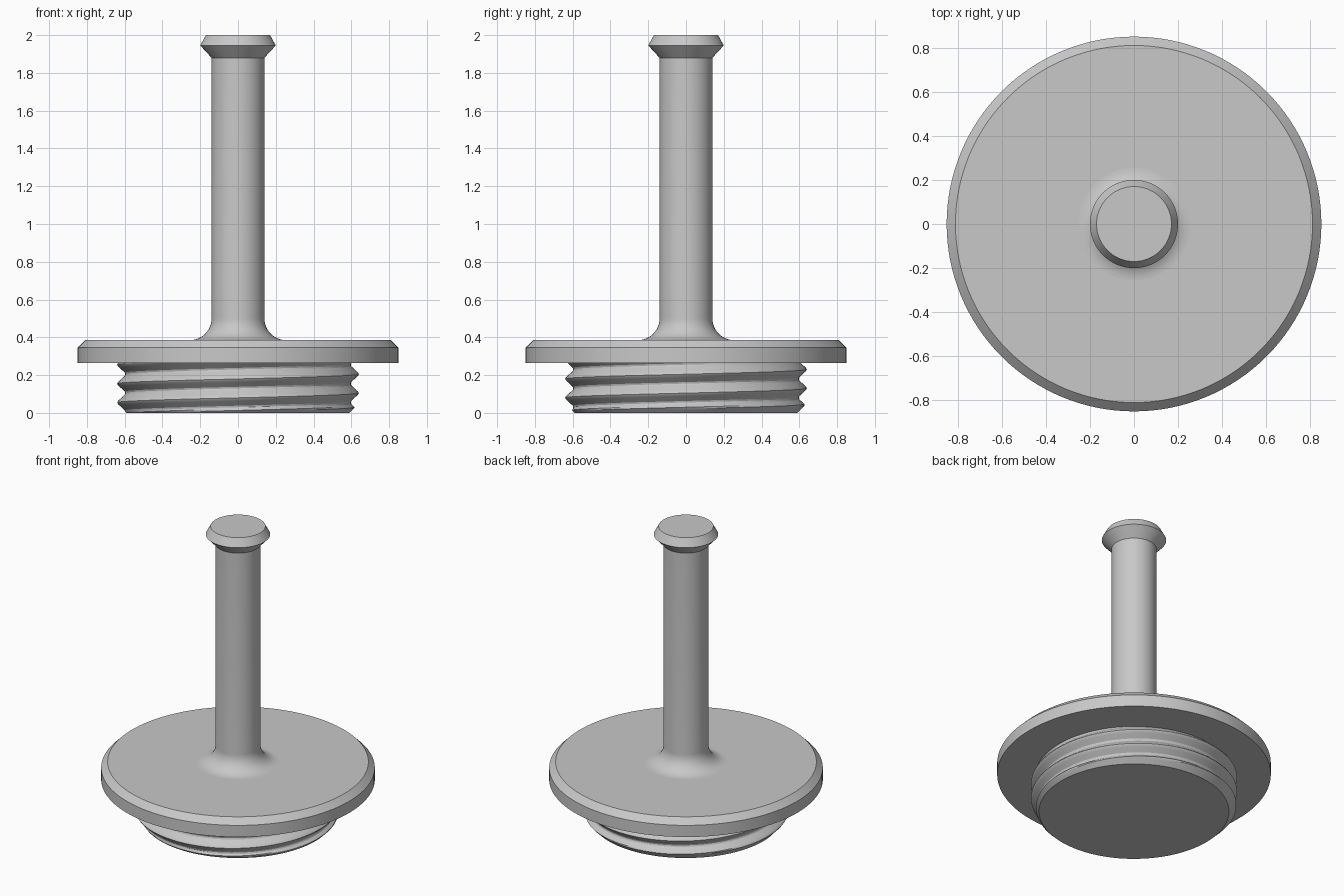
import bpy, bmesh, math

if "Cube" in bpy.data.objects:
    bpy.data.objects.remove(bpy.data.objects["Cube"])

grey = bpy.data.materials.new("plain grey")
grey.diffuse_color = (0.58, 0.58, 0.58, 1)
grey.use_nodes = True
grey.node_tree.nodes["Principled BSDF"].inputs["Base Color"].default_value = grey.diffuse_color


def finish(name, bm):
    """Turn a bmesh into a shaded object with the grey material."""
    bmesh.ops.remove_doubles(bm, verts=bm.verts, dist=1e-5)
    bmesh.ops.recalc_face_normals(bm, faces=bm.faces)
    me = bpy.data.meshes.new(name)
    bm.to_mesh(me)
    bm.free()
    me.materials.append(grey)
    ob = bpy.data.objects.new(name, me)
    bpy.context.collection.objects.link(ob)
    bpy.ops.object.select_all(action='DESELECT')
    ob.select_set(True)
    bpy.context.view_layer.objects.active = ob
    bpy.ops.object.shade_smooth_by_angle(angle=math.radians(25))
    return ob


def lathe(name, profile, steps=128):
    """Spin an (r, z) profile around the z axis."""
    bm = bmesh.new()
    vs = [bm.verts.new((r, 0, z)) for r, z in profile]
    es = [bm.edges.new(p) for p in zip(vs, vs[1:])]
    bmesh.ops.spin(bm, geom=vs + es, axis=(0, 0, 1), cent=(0, 0, 0),
                   angle=2 * math.pi, steps=steps, use_merge=False)
    return finish(name, bm)


# Round flange with a chamfered top rim
lathe("flange", [(0, 0.265), (0.85, 0.265), (0.85, 0.345),
                 (0.81, 0.385), (0, 0.385)])

# Stem flaring into the flange through a quarter-round fillet
R = 0.115
arc = [math.pi / 2 * i / 12 for i in range(13)]
fillet = [(0.14 + R * (1 - math.sin(a)), 0.385 + R * (1 - math.cos(a))) for a in arc]
lathe("stem", fillet + [(0.14, 1.88)], 64)

# Double-cone head on the stem
lathe("head", [(0.14, 1.88), (0.20, 1.945), (0.17, 2.0), (0, 2.0)], 64)

# Threaded plug: rows of vertices follow the helix and are trimmed at both ends
PITCH, TOP, SEG, SUB = 0.1, 0.265, 128, 12
CREST, ROOT = 0.64, 0.597
CREST_Z = 0.205    # height of a crest at +x


def thread_radius(z, turn):
    d = abs((z - CREST_Z - PITCH * turn + PITCH / 2) % PITCH - PITCH / 2) / PITCH
    t = min(max((d - 0.04) / 0.40, 0), 1)
    return min(CREST + (ROOT - CREST) * t, 0.59 + z)    # lower end is chamfered


bm = bmesh.new()
rows = []
for k in range(-SUB - 6, 3 * SUB + 6):
    row = []
    for s in range(SEG + 1):
        turn = s / SEG
        z = min(max(CREST_Z - 2 * PITCH + PITCH * (k / SUB + turn), 0), TOP)
        r, a = thread_radius(z, turn), 2 * math.pi * turn
        row.append(bm.verts.new((r * math.cos(a), r * math.sin(a), z)))
    rows.append(row)
for lo, hi in zip(rows, rows[1:]):
    for s in range(SEG):
        quad = (lo[s], lo[s + 1], hi[s + 1], hi[s])
        if max(v.co.z for v in quad) - min(v.co.z for v in quad) > 1e-6:
            bm.faces.new(quad)
bmesh.ops.delete(bm, geom=[v for v in bm.verts if not v.link_faces], context='VERTS')
bmesh.ops.remove_doubles(bm, verts=bm.verts, dist=1e-5)
# Flat end caps
rim = [e for e in bm.edges if e.is_boundary]
for level in (0, TOP):
    ring = [v for v in {v for e in rim for v in e.verts} if abs(v.co.z - level) < 1e-4]
    ring.sort(key=lambda v: math.atan2(v.co.y, v.co.x))
    bm.faces.new(ring)
finish("threaded_plug", bm)
